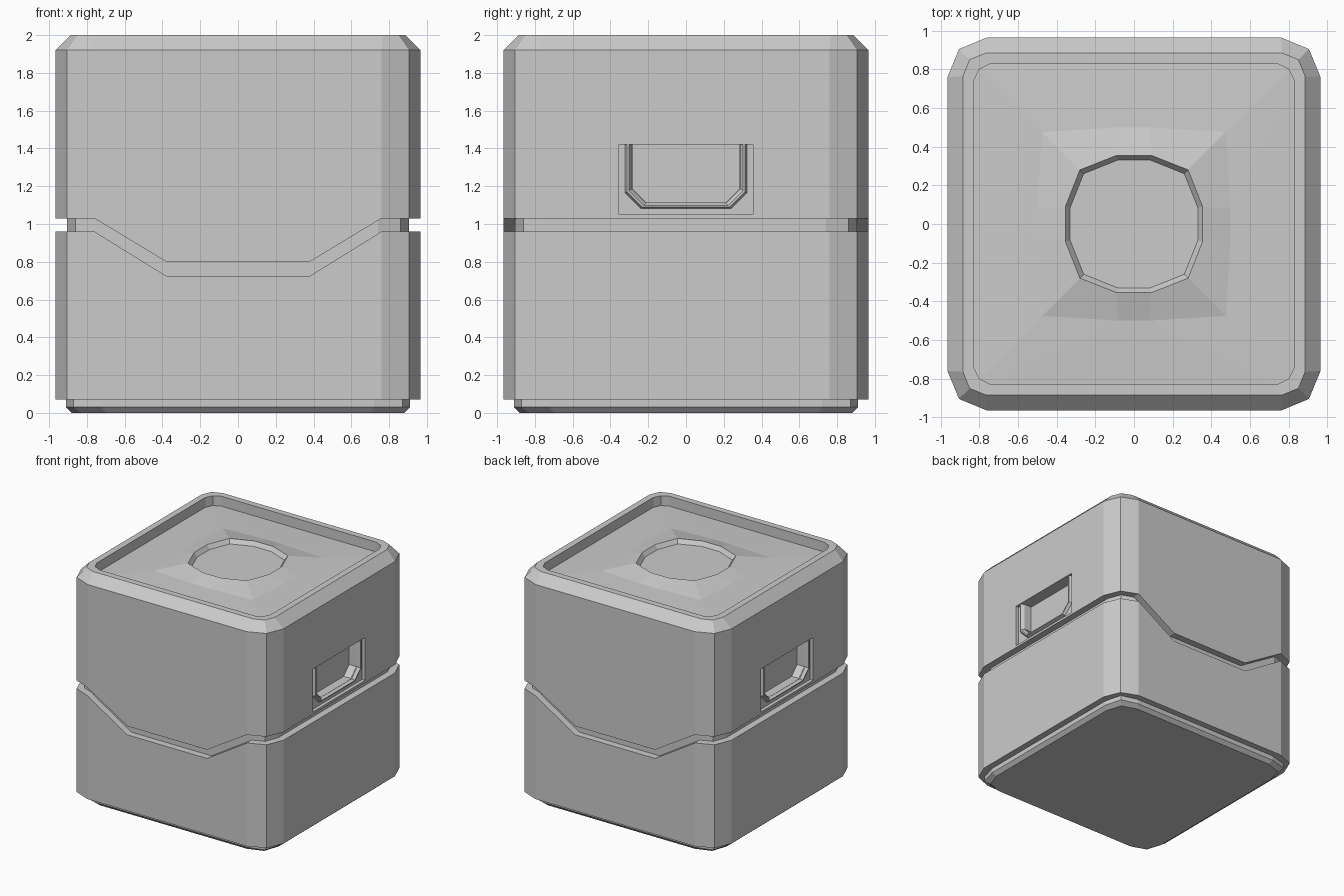
import bpy, bmesh

if "Cube" in bpy.data.objects:
    bpy.data.objects.remove(bpy.data.objects["Cube"])


def finish(name, bm):
    bmesh.ops.recalc_face_normals(bm, faces=bm.faces[:])
    mesh = bpy.data.meshes.new(name)
    bm.to_mesh(mesh)
    bm.free()
    obj = bpy.data.objects.new(name, mesh)
    bpy.context.collection.objects.link(obj)
    return obj


def loft(name, rings):
    """Join equal-sized point rings and cap both ends."""
    bm = bmesh.new()
    loops = [[bm.verts.new(p) for p in r] for r in rings]
    n = len(loops[0])
    for lo, hi in zip(loops, loops[1:]):
        for i in range(n):
            j = (i + 1) % n
            bm.faces.new((lo[i], lo[j], hi[j], hi[i]))
    bm.faces.new(loops[0][::-1])
    bm.faces.new(loops[-1])
    return finish(name, bm)


def outline(a, b, c, z):
    """Twelve-sided rounded square: three points per corner."""
    quarter = [(a, b), (c, c), (b, a)]
    pts = []
    for _ in range(4):
        pts += [(x, y, z) for x, y in quarter]
        quarter = [(-y, x) for x, y in quarter]
    return pts


def cut(obj, cutter):
    mod = obj.modifiers.new("cut", 'BOOLEAN')
    mod.operation = 'DIFFERENCE'
    mod.solver = 'EXACT'
    mod.object = cutter
    bpy.context.view_layer.objects.active = obj
    bpy.ops.object.modifier_apply(modifier=mod.name)
    bpy.data.objects.remove(cutter)


def u_path(w, zb, x, top=1.42):
    """Chamfered U in the side plane."""
    c = 0.26 * w
    return [(x, -w, top), (x, -w, zb + c), (x, -w + c, zb),
            (x, w - c, zb), (x, w, zb + c), (x, w, top)]


# Shell: walls, bevelled rim, sunken lid, raised mound and round dish
body = loft("box_body", [
    outline(.965, .76, .905, .07),
    outline(.965, .76, .905, 1.92),
    outline(.885, .765, .85, 2.0),
    outline(.83, .74, .80, 2.0),
    outline(.83, .74, .80, 1.915),
    outline(.50, .08, .475, 1.93),
    outline(.355, .09, .28, 1.97),
    outline(.33, .085, .26, 1.935),
])

# Seam between lid and base, dipping at front and back
upper = [(-1.2, 1.03), (-.76, 1.03), (-.38, .80), (.38, .80), (.76, 1.03), (1.2, 1.03)]
lower = [(-1.2, .96), (-.76, .96), (-.38, .725), (.38, .725), (.76, .96), (1.2, .96)]
band = lower + upper[::-1]
cut(body, loft("seam_cutter", [[(x, y, z) for x, z in band] for y in (-1.2, 1.2)]))

# Inner core seen inside the seam
loft("inner_core", [outline(.905, .74, .86, z) for z in (.5, 1.045)])

# Foot plinth
loft("foot", [
    outline(.88, .70, .835, 0),
    outline(.91, .72, .87, .03),
    outline(.91, .72, .87, .10),
])

# Side handles: shallow panel, deeper pocket, raised U-shaped lip
for s, side in ((1, "right"), (-1, "left")):
    panel = [(-.355, 1.05), (.355, 1.05), (.355, 1.42), (-.355, 1.42)]
    cut(body, loft("panel_cutter", [[(s * x, y, z) for y, z in panel] for x in (.935, 1.1)]))
    cut(body, loft("pocket_cutter", [[(s * p[0], p[1], p[2]) for p in u_path(.285, 1.112, x)]
                                     for x in (.86, 1.1)]))
    sections = [u_path(.325, 1.08, .93), u_path(.312, 1.09, .958),
                u_path(.302, 1.098, .958), u_path(.284, 1.113, .93)]
    loft(side + "_handle_lip", [[(s * p[0], p[1], p[2]) for p in ring]
                                for ring in zip(*sections)])
